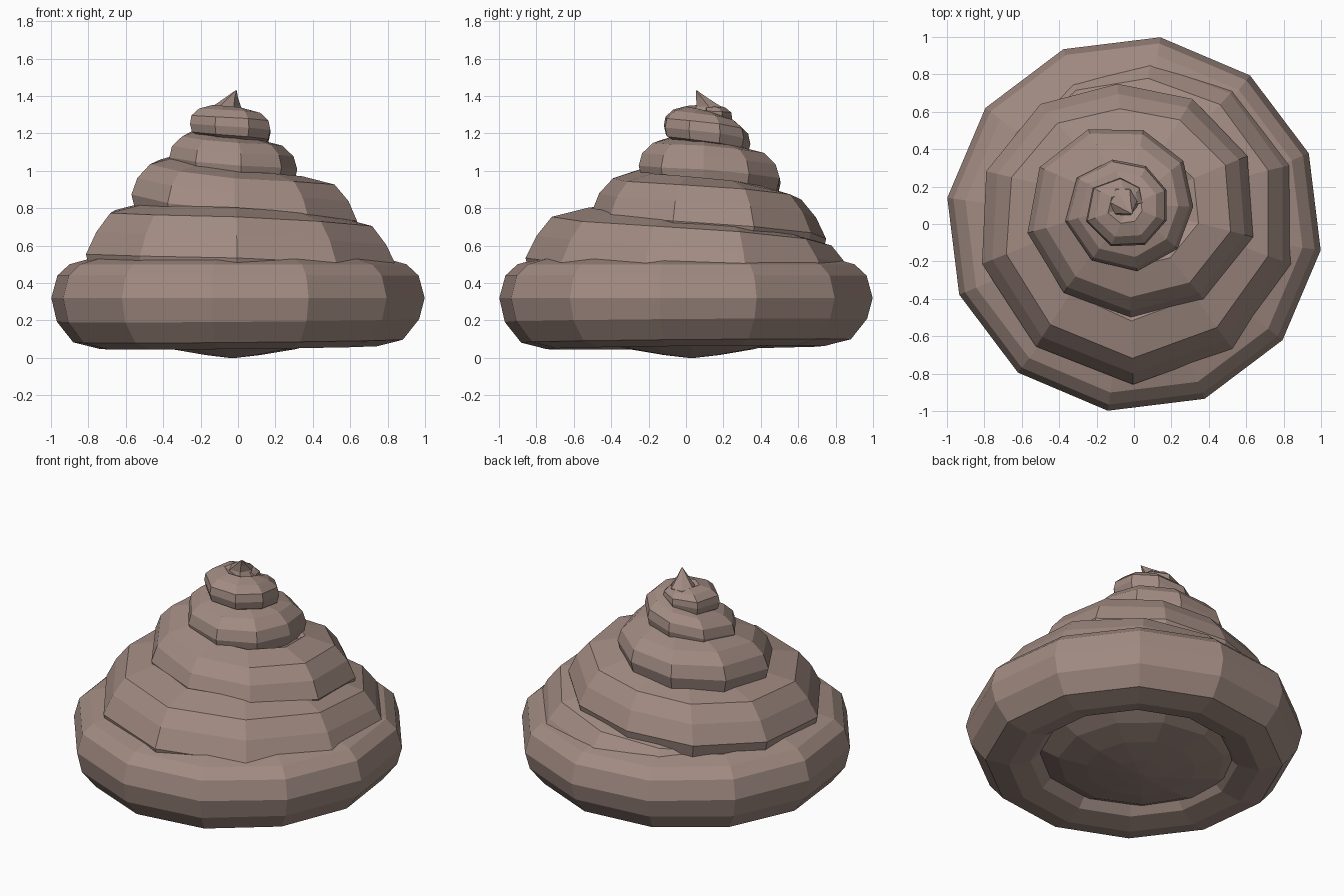
import bpy, bmesh
from math import sin, cos, radians, pi
from mathutils import Vector

if "Cube" in bpy.data.objects:
    bpy.data.objects.remove(bpy.data.objects["Cube"])

mat = bpy.data.materials.new("dull_brown")
mat.diffuse_color = (0.36, 0.26, 0.225, 1)
mat.use_nodes = True
mat.node_tree.nodes["Principled BSDF"].inputs["Base Color"].default_value = mat.diffuse_color


def loft(name, rings, closed_path=False, cap=True):
    """Skin a list of equal-length closed rings."""
    bm = bmesh.new()
    rows = [[bm.verts.new(p) for p in ring] for ring in rings]
    n = len(rows[0])
    pairs = list(zip(rows, rows[1:]))
    if closed_path:
        pairs.append((rows[-1], rows[0]))
    for a, b in pairs:
        for i in range(n):
            j = (i + 1) % n
            bm.faces.new((a[i], a[j], b[j], b[i]))
    if cap and not closed_path:
        bm.faces.new(rows[0])
        bm.faces.new(rows[-1])
    bmesh.ops.recalc_face_normals(bm, faces=bm.faces)
    me = bpy.data.meshes.new(name)
    bm.to_mesh(me)
    bm.free()
    me.materials.append(mat)
    ob = bpy.data.objects.new(name, me)
    bpy.context.collection.objects.link(ob)
    return ob


# Bottom coil: twelve-sided fat ring
base_profile = [(1.008, .32), (.975, .44), (.91, .50), (.80, .53), (.62, .48),
                (.54, .32), (.55, .15), (.62, .085), (.75, .055), (.89, .09), (.978, .20)]
rings = []
for k in range(12):
    a = radians(-8 + 30 * k)
    rings.append([(r * cos(a), r * sin(a), z + .008 * (cos(a) + sin(a)) * (z < .3))
                  for r, z in base_profile])
loft("bottom_coil", rings, closed_path=True)

# Shallow bulge closing the underside
rings = []
for r, z in [(.64, .15), (.50, .085), (.33, .045), (.15, .015), (.02, 0)]:
    rings.append([(r * cos(2 * pi * k / 11) - .03, r * sin(2 * pi * k / 11) + .03, z) for k in range(11)])
loft("underside", rings)

# Upper swirl: one key per quarter turn, clockwise from the left (radius, top height, size)
keys = [(.77, .50, .8),
        (.80, .59, 1), (.91, .69, 1), (.94, .755, 1), (.79, .78, 1),
        (.63, .85, .95), (.69, .92, .9), (.59, .96, .8), (.54, 1.05, .72),
        (.41, 1.09, .62), (.34, 1.135, .58), (.35, 1.15, .55), (.34, 1.19, .5),
        (.23, 1.26, .45), (.21, 1.305, .42), (.23, 1.325, .4), (.24, 1.335, .36),
        (.13, 1.34, .26), (.07, 1.335, .15)]
section = [(0, -.22), (-.06, -.1), (-.14, 0), (-.34, .05), (-.55, -.05), (-.6, -.25),
           (-.5, -.42), (-.2, -.42), (-.03, -.34)]
centre = Vector((-.03, .10, 0))
rings = []
t = 0.0
while t <= len(keys) - 1:
    i = min(int(t), len(keys) - 2)
    f = t - i
    R, top, s = [p + (q - p) * f for p, q in zip(keys[i], keys[i + 1])]
    a = radians(180 - 90 * t)
    ring = []
    for k, (u, v) in enumerate(section):
        # small coils have a steeper side
        r = R * 1.02 + u * s * (s if k == 1 else 1)
        ring.append(centre + Vector((r * cos(a), r * sin(a), top + v * s)))
    rings.append(ring)
    t += 4 / (11 - 4 * t / len(keys))
loft("swirl", rings)

# Curled tip
rings = []
for x, y, z, r in [(-.06, .12, 1.29, .10), (-.06, .12, 1.345, .075), (-.035, .085, 1.39, .035), (-.01, .055, 1.43, .003)]:
    rings.append([(x + r * cos(2 * pi * k / 6), y + r * sin(2 * pi * k / 6), z) for k in range(6)])
loft("tip", rings)
